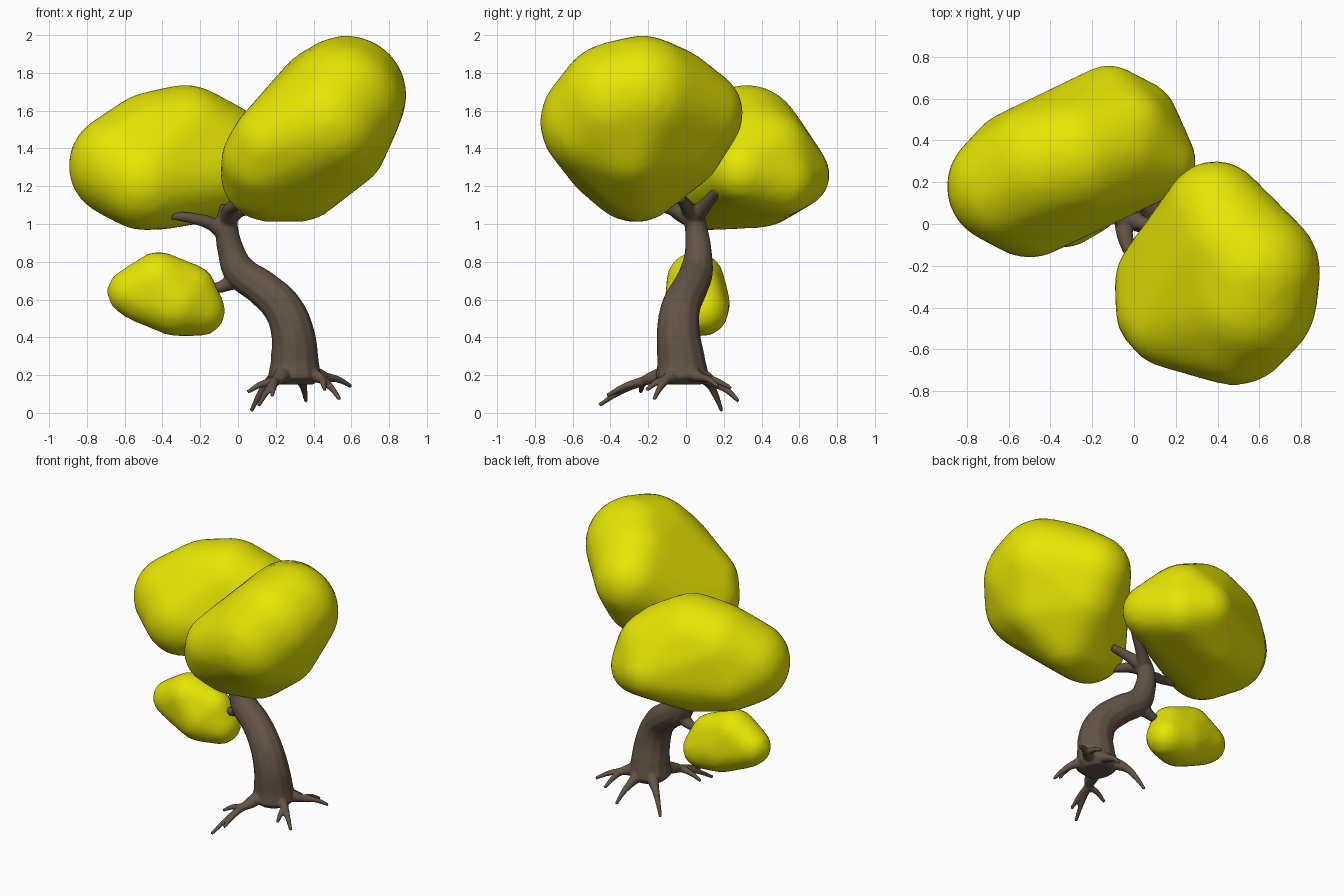
import bpy
import bmesh
from mathutils import Matrix, Vector

cube = bpy.data.objects.get("Cube")
if cube:
    bpy.data.objects.remove(cube, do_unlink=True)


def make_material(name, rgb):
    mat = bpy.data.materials.new(name)
    mat.use_nodes = True
    mat.diffuse_color = (*rgb, 1)
    bsdf = next(n for n in mat.node_tree.nodes if n.type == "BSDF_PRINCIPLED")
    bsdf.inputs["Base Color"].default_value = (*rgb, 1)
    bsdf.inputs["Roughness"].default_value = 0.9
    return mat


leaf_yellow = make_material("leaf yellow", (0.79, 0.79, 0.001))
bark_brown = make_material("bark brown", (0.125, 0.088, 0.06))


def finish(name, mesh, mat, voxel, steps):
    """Fuse the overlapping pieces into one smooth skin."""
    obj = bpy.data.objects.new(name, mesh)
    bpy.context.collection.objects.link(obj)
    mesh.materials.clear()
    mesh.materials.append(mat)
    remesh = obj.modifiers.new("fuse", "REMESH")
    remesh.mode = "VOXEL"
    remesh.voxel_size = voxel
    remesh.use_smooth_shade = True
    smooth = obj.modifiers.new("soften", "SMOOTH")
    smooth.factor = 0.5
    smooth.iterations = steps
    return obj


def leaf_mass(name, lobes, voxel):
    """Convex skin stretched over round lobes (x, y, z, radius)."""
    bm = bmesh.new()
    for x, y, z, r in lobes:
        bmesh.ops.create_icosphere(bm, subdivisions=3, radius=r,
                                   matrix=Matrix.Translation((x, y, z)))
    hull = bmesh.ops.convex_hull(bm, input=bm.verts[:])
    unused = {v for v in hull["geom_interior"] + hull["geom_unused"]
              if isinstance(v, bmesh.types.BMVert)}
    bmesh.ops.delete(bm, geom=list(unused), context="VERTS")
    bmesh.ops.recalc_face_normals(bm, faces=bm.faces[:])
    mesh = bpy.data.meshes.new(name)
    bm.to_mesh(mesh)
    bm.free()
    return finish(name, mesh, leaf_yellow, voxel, 3)


# Leaf masses
leaf_mass("left_canopy", [
    (0.16, -0.28, 1.265, 0.255), (0.575, -0.23, 1.68, 0.32),
    (0.48, -0.47, 1.54, 0.305), (0.39, 0.06, 1.585, 0.245),
    (0.55, -0.30, 1.42, 0.24), (0.17, -0.48, 1.43, 0.21),
    (0.47, -0.10, 1.66, 0.285), (0.55, -0.36, 1.64, 0.33),
    (0.33, -0.25, 1.25, 0.24), (0.38, -0.05, 1.42, 0.25),
    (0.13, -0.42, 1.34, 0.22)], 0.035)
leaf_mass("right_canopy", [
    (-0.62, 0.18, 1.31, 0.28), (-0.28, 0.32, 1.44, 0.30),
    (-0.12, 0.59, 1.26, 0.175), (-0.50, 0.10, 1.23, 0.265),
    (0.12, 0.30, 1.28, 0.18), (0.02, 0.50, 1.23, 0.19),
    (-0.44, 0.28, 1.40, 0.305), (-0.10, 0.36, 1.40, 0.25),
    (-0.40, 0.20, 1.22, 0.25), (-0.35, 0.40, 1.20, 0.22),
    (-0.55, 0.30, 1.25, 0.25), (-0.04, 0.45, 1.38, 0.22)], 0.035)
leaf_mass("lower_canopy", [
    (-0.57, 0.06, 0.64, 0.125), (-0.42, 0.05, 0.70, 0.155),
    (-0.20, 0.09, 0.54, 0.135), (-0.33, 0.06, 0.58, 0.175),
    (-0.24, 0.07, 0.665, 0.12), (-0.52, 0.06, 0.60, 0.12)], 0.03)


# Trunk, branches and roots as tapering paths
limbs = bpy.data.curves.new("limbs", "CURVE")
limbs.dimensions = "3D"
limbs.bevel_depth = 1
limbs.bevel_resolution = 4
limbs.resolution_u = 8
limbs.use_fill_caps = True


def limb(points, radii):
    spline = limbs.splines.new("BEZIER")
    spline.bezier_points.add(len(points) - 1)
    for bp, co, r in zip(spline.bezier_points, points, radii):
        bp.co = co
        bp.radius = r
        bp.handle_left_type = bp.handle_right_type = "AUTO"


def root(start, middle, *tips):
    """A root that leaves the trunk and forks into thin tips."""
    for tip in tips:
        s, m, t = Vector(start), Vector(middle), Vector(tip)
        bend = m.lerp(t, 0.5) + Vector((0, 0, 0.012))
        limb([s, m, bend, t], [0.05, 0.026, 0.018, 0.011])


# Trunk
limb([(0.30, -0.02, 0.15), (0.30, -0.02, 0.19), (0.30, -0.025, 0.27),
      (0.29, -0.04, 0.42), (0.24, -0.03, 0.55), (0.13, 0.02, 0.66),
      (0.01, 0.055, 0.75), (-0.035, 0.065, 0.85), (-0.06, 0.05, 1.00),
      (-0.05, 0.03, 1.10)],
     [0.10, 0.142, 0.128, 0.115, 0.105, 0.096, 0.089, 0.072, 0.058, 0.045])

# Branches
limb([(-0.05, 0.06, 0.93), (-0.14, 0.03, 1.00), (-0.24, 0.00, 1.03),
      (-0.35, -0.01, 1.045)], [0.05, 0.036, 0.03, 0.022])
limb([(-0.05, 0.04, 1.02), (-0.04, -0.07, 1.08), (0.02, -0.22, 1.11)],
     [0.05, 0.038, 0.022])
limb([(-0.05, 0.05, 1.04), (0.04, 0.11, 1.11), (0.14, 0.17, 1.18)],
     [0.05, 0.035, 0.025])
limb([(-0.05, 0.04, 1.04), (0.05, 0.00, 1.10), (0.16, -0.03, 1.14)],
     [0.05, 0.035, 0.025])
limb([(0.00, 0.06, 0.72), (-0.07, 0.07, 0.675), (-0.14, 0.07, 0.655)],
     [0.06, 0.035, 0.025])

# Roots
root((0.25, 0.04, 0.215), (0.16, 0.12, 0.16), (0.07, 0.19, 0.01))
root((0.25, -0.08, 0.215), (0.20, -0.22, 0.17), (0.11, -0.46, 0.04),
     (0.18, -0.42, 0.09), (0.05, -0.24, 0.11))
root((0.36, -0.06, 0.215), (0.44, -0.10, 0.18), (0.54, -0.17, 0.07), (0.46, -0.21, 0.12))
root((0.37, 0.02, 0.215), (0.46, 0.07, 0.19), (0.60, 0.17, 0.14), (0.48, 0.24, 0.13))
root((0.32, 0.05, 0.215), (0.34, 0.15, 0.16), (0.36, 0.28, 0.06))

helper = bpy.data.objects.new("limb_paths", limbs)
bpy.context.collection.objects.link(helper)
graph = bpy.context.evaluated_depsgraph_get()
graph.update()
mesh = bpy.data.meshes.new_from_object(helper.evaluated_get(graph))
bpy.data.objects.remove(helper, do_unlink=True)
finish("trunk_and_roots", mesh, bark_brown, 0.008, 4)
